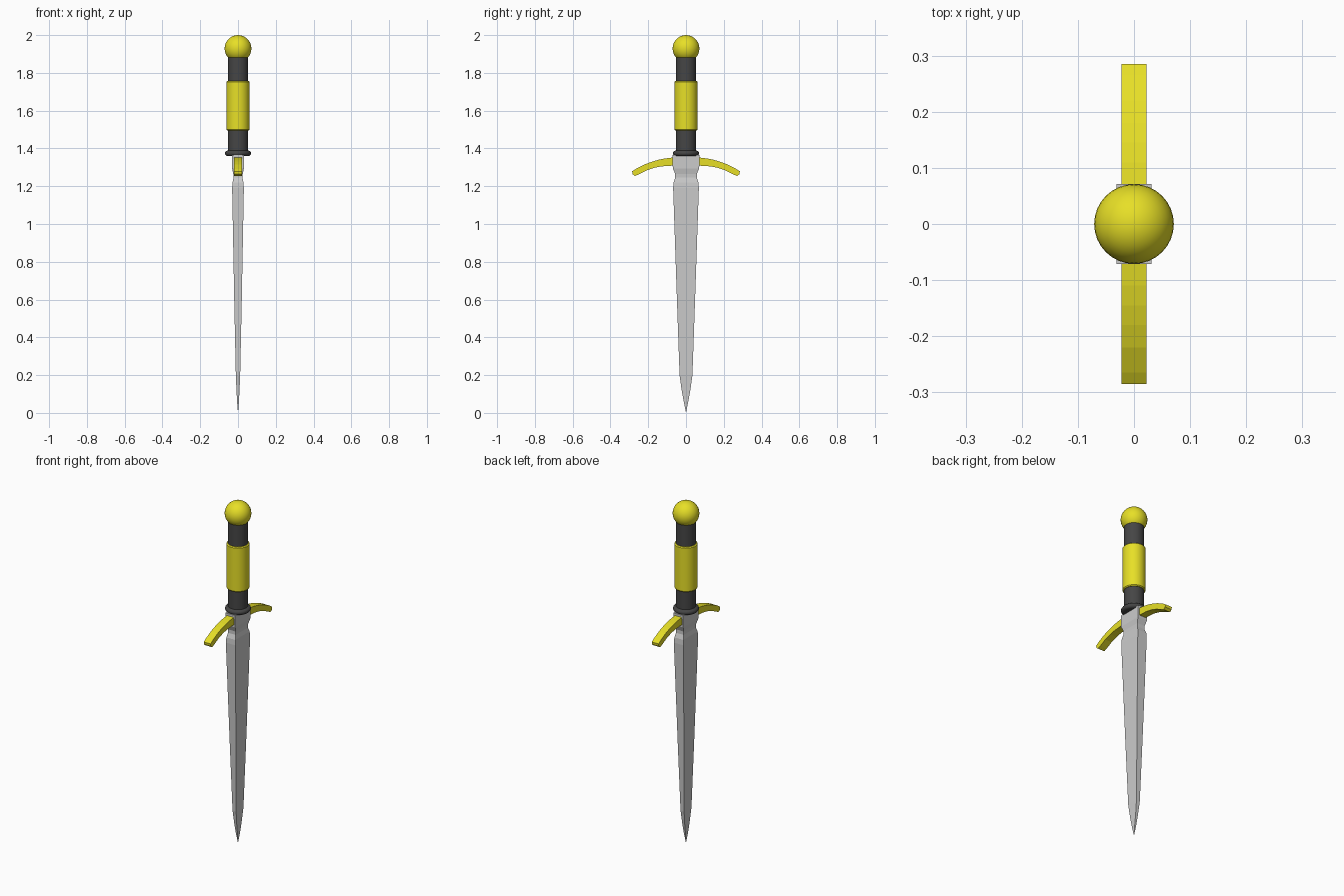
import bpy, bmesh, math

if "Cube" in bpy.data.objects:
    bpy.data.objects.remove(bpy.data.objects["Cube"])


def material(name, rgb):
    m = bpy.data.materials.new(name)
    m.diffuse_color = (*rgb, 1)
    m.use_nodes = True
    m.node_tree.nodes["Principled BSDF"].inputs["Base Color"].default_value = m.diffuse_color
    return m


gold = material("gold", (0.8, 0.74, 0.02))
dark = material("dark", (0.06, 0.06, 0.06))


def finish(bm, name, mat=None, smooth=False):
    bmesh.ops.recalc_face_normals(bm, faces=bm.faces)
    me = bpy.data.meshes.new(name)
    bm.to_mesh(me)
    bm.free()
    ob = bpy.data.objects.new(name, me)
    bpy.context.collection.objects.link(ob)
    if mat:
        me.materials.append(mat)
    if smooth:
        bpy.context.view_layer.objects.active = ob
        ob.select_set(True)
        bpy.ops.object.shade_smooth_by_angle(angle=math.radians(35))
        ob.select_set(False)
    return ob


def lathe(name, profile, mat, n=32):
    """Closed turned solid from (radius, z) pairs."""
    bm = bmesh.new()
    rings = [[bm.verts.new((r * math.cos(2 * math.pi * i / n),
                            r * math.sin(2 * math.pi * i / n), z))
              for i in range(n)] for r, z in profile]
    for a, b in zip(rings, rings[1:]):
        for i in range(n):
            j = (i + 1) % n
            bm.faces.new((a[i], a[j], b[j], b[i]))
    bm.faces.new(rings[0])
    bm.faces.new(rings[-1])
    return finish(bm, name, mat, True)


# Blade: rectangular sections (z, half thickness, half width) rising from the point
sections = [(0.06, 0.005, 0.012), (0.12, 0.008, 0.023), (0.20, 0.0115, 0.034),
            (0.60, 0.020, 0.048), (1.19, 0.031, 0.068), (1.22, 0.029, 0.066),
            (1.245, 0.024, 0.057), (1.265, 0.025, 0.057), (1.295, 0.031, 0.070),
            (1.365, 0.031, 0.071)]
bm = bmesh.new()
rings = [[bm.verts.new((sx * x, sy * y, z))
          for sx, sy in ((1, 1), (-1, 1), (-1, -1), (1, -1))] for z, x, y in sections]
tip = bm.verts.new((0, 0, 0))
for i in range(4):
    j = (i + 1) % 4
    bm.faces.new((tip, rings[0][j], rings[0][i]))
    for a, b in zip(rings, rings[1:]):
        bm.faces.new((a[i], a[j], b[j], b[i]))
bm.faces.new(rings[-1])
finish(bm, "blade")

# Crossguard: drooping arc, mirrored about y = 0 and extruded along x
top = [(0.0, 1.353), (0.07, 1.352), (0.11, 1.347), (0.145, 1.340), (0.18, 1.330),
       (0.22, 1.315), (0.265, 1.292), (0.285, 1.279)]
bottom = [(0.283, 1.264), (0.270, 1.254), (0.25, 1.263), (0.21, 1.283), (0.17, 1.297),
          (0.13, 1.305), (0.07, 1.309), (0.0, 1.310)]
bm = bmesh.new()
upper = [(-y, z) for y, z in reversed(top[1:])] + top
lower = [(-y, z) for y, z in reversed(bottom[:-1])]
lower = bottom + [(-y, z) for y, z in reversed(bottom[:-1])]
face = bm.faces.new([bm.verts.new((-0.022, y, z)) for y, z in upper + lower])
ext = bmesh.ops.extrude_face_region(bm, geom=[face], use_keep_orig=True)
bmesh.ops.translate(bm, vec=(0.044, 0, 0),
                    verts=[v for v in ext["geom"] if isinstance(v, bmesh.types.BMVert)])
finish(bm, "crossguard", gold)

# Handle: core, rounded collar and central sleeve
lathe("grip", [(0.053, 1.36), (0.053, 1.91)], dark)
collar = [(0.053 + 0.016 * math.sin(math.pi * i / 8),
           1.374 - 0.015 * math.cos(math.pi * i / 8)) for i in range(9)]
lathe("collar", collar, dark)
lathe("grip_sleeve", [(0.056, 1.494), (0.061, 1.499), (0.061, 1.752), (0.056, 1.757)], gold)

# Pommel ball
bm = bmesh.new()
bmesh.ops.create_uvsphere(bm, u_segments=32, v_segments=16, radius=0.071)
bmesh.ops.translate(bm, vec=(0, 0, 1.929), verts=bm.verts)
finish(bm, "pommel", gold, True)
